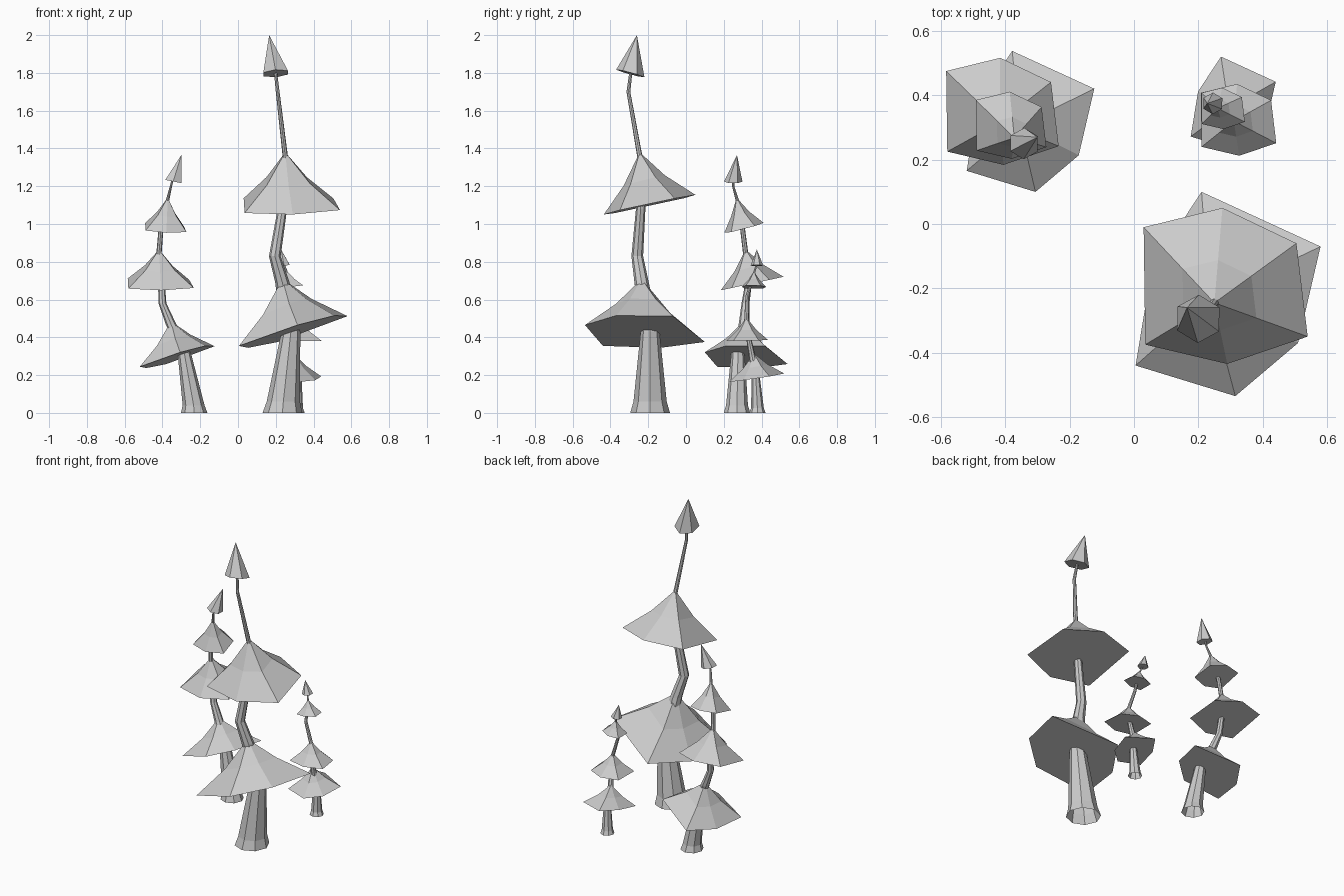
import bpy
import bmesh
from math import cos, sin, pi
from mathutils import Vector

cube = bpy.data.objects.get("Cube")
if cube:
    bpy.data.objects.remove(cube)

grey = bpy.data.materials.new("plain_grey")
grey.use_nodes = True
grey.diffuse_color = (0.6, 0.6, 0.6, 1)
grey.node_tree.nodes["Principled BSDF"].inputs["Base Color"].default_value = (0.6, 0.6, 0.6, 1)

# Uneven six-sided canopy outlines, seen from above, around their own centre
WIDE = [(-.28, -.185), (.03, -.28), (.225, -.115), (.295, .185), (-.075, .355), (-.23, .12)]
ROUND = [(-.25, -.185), (.005, -.245), (.255, -.16), (.22, .13), (-.01, .24), (-.255, .18)]
TIP = [(cos(i * pi / 3 + .5) * .075, sin(i * pi / 3 + .5) * .075) for i in range(6)]


def finish(bm, name):
    bmesh.ops.recalc_face_normals(bm, faces=bm.faces)
    mesh = bpy.data.meshes.new(name)
    bm.to_mesh(mesh)
    bm.free()
    mesh.materials.append(grey)
    obj = bpy.data.objects.new(name, mesh)
    bpy.context.collection.objects.link(obj)
    return obj


def bridge(bm, low, high):
    n = len(low)
    for i in range(n):
        j = (i + 1) % n
        bm.faces.new((low[i], low[j], high[j], high[i]))


def canopy(name, outline, scale, centre, slope, apex, waist=(.45, .54)):
    """Tilted concave cone: flat underside, a waist ring and a pointed top."""
    bm = bmesh.new()
    centre, apex = Vector(centre), Vector(apex)
    rim = [centre + Vector((x, y, x * slope[0] + y * slope[1])) * scale for x, y in outline]
    radial, drop = waist
    middle = []
    for p in rim:
        q = apex.lerp(p, radial)
        q.z = apex.z + (p.z - apex.z) * drop
        middle.append(q)
    low = [bm.verts.new(p) for p in rim]
    mid = [bm.verts.new(p) for p in middle]
    top = bm.verts.new(apex)
    bm.faces.new(low[::-1])
    bridge(bm, low, mid)
    for i in range(len(mid)):
        bm.faces.new((mid[i], mid[(i + 1) % len(mid)], top))
    return finish(bm, name)


def trunk(name, path, sides=8):
    """Open-bottomed tapering tube through (x, y, z, radius) stations."""
    bm = bmesh.new()
    rings = []
    for x, y, z, r in path:
        rings.append([bm.verts.new((x + r * cos(2 * pi * i / sides),
                                    y + r * sin(2 * pi * i / sides), z))
                      for i in range(sides)])
    for low, high in zip(rings, rings[1:]):
        bridge(bm, low, high)
    return finish(bm, name)


STRAIGHT = (.5, .5)

# Large tree at the front
trunk("large_trunk", [
    (.235, -.19, 0, .105), (.24, -.19, .06, .088), (.28, -.19, .43, .05),
    (.235, -.235, .69, .038), (.195, -.258, .83, .031), (.235, -.24, 1.08, .025),
    (.25, -.245, 1.36, .014), (.21, -.305, 1.7, .01), (.197, -.29, 1.82, .008)])
canopy("large_lower_canopy", WIDE, 1, (.285, -.255, .431), (.33, -.087), (.235, -.235, .71))
canopy("large_upper_canopy", ROUND, 1, (.285, -.19, 1.103), (.02, .215), (.25, -.245, 1.38))
canopy("large_tip", TIP, 1, (.2, -.295, 1.797), (.07, -.27), (.165, -.26, 2), STRAIGHT)

# Medium tree at the back right
trunk("medium_trunk", [
    (-.232, .27, 0, .07), (-.235, .27, .04, .058), (-.285, .275, .32, .035),
    (-.355, .307, .47, .028), (-.4, .315, .58, .021), (-.405, .33, .68, .018),
    (-.418, .315, .85, .014), (-.408, .3, .97, .013), (-.372, .27, 1.13, .009),
    (-.355, .25, 1.2, .006), (-.345, .25, 1.24, .006)])
canopy("medium_lower_canopy", WIDE, .69, (-.327, .293, .297), (.33, -.087), (-.355, .307, .485))
canopy("medium_middle_canopy", ROUND, .686, (-.409, .352, .685), (0, .215), (-.418, .315, .865))
canopy("medium_upper_canopy", ROUND, .43, (-.382, .308, .98), (-.05, .25), (-.372, .268, 1.14))
canopy("medium_tip", TIP, .65, (-.342, .25, 1.225), (-.2, 0), (-.3, .27, 1.365), STRAIGHT)

# Small tree at the back left
trunk("small_trunk", [
    (.31, .378, 0, .043), (.31, .378, .025, .034), (.315, .37, .18, .022),
    (.305, .35, .3, .018), (.312, .335, .38, .014), (.31, .32, .49, .012),
    (.268, .325, .62, .01), (.26, .36, .74, .006), (.243, .375, .79, .004)])
canopy("small_lower_canopy", WIDE, .46, (.305, .357, .183), (-.02, .15), (.295, .36, .315))
canopy("small_middle_canopy", ROUND, .46, (.325, .325, .383), (0, .02), (.31, .32, .505))
canopy("small_upper_canopy", ROUND, .265, (.277, .36, .667), (.12, 0), (.26, .36, .75))
canopy("small_tip", TIP, .45, (.245, .375, .78), (.1, 0), (.228, .375, .865), STRAIGHT)
